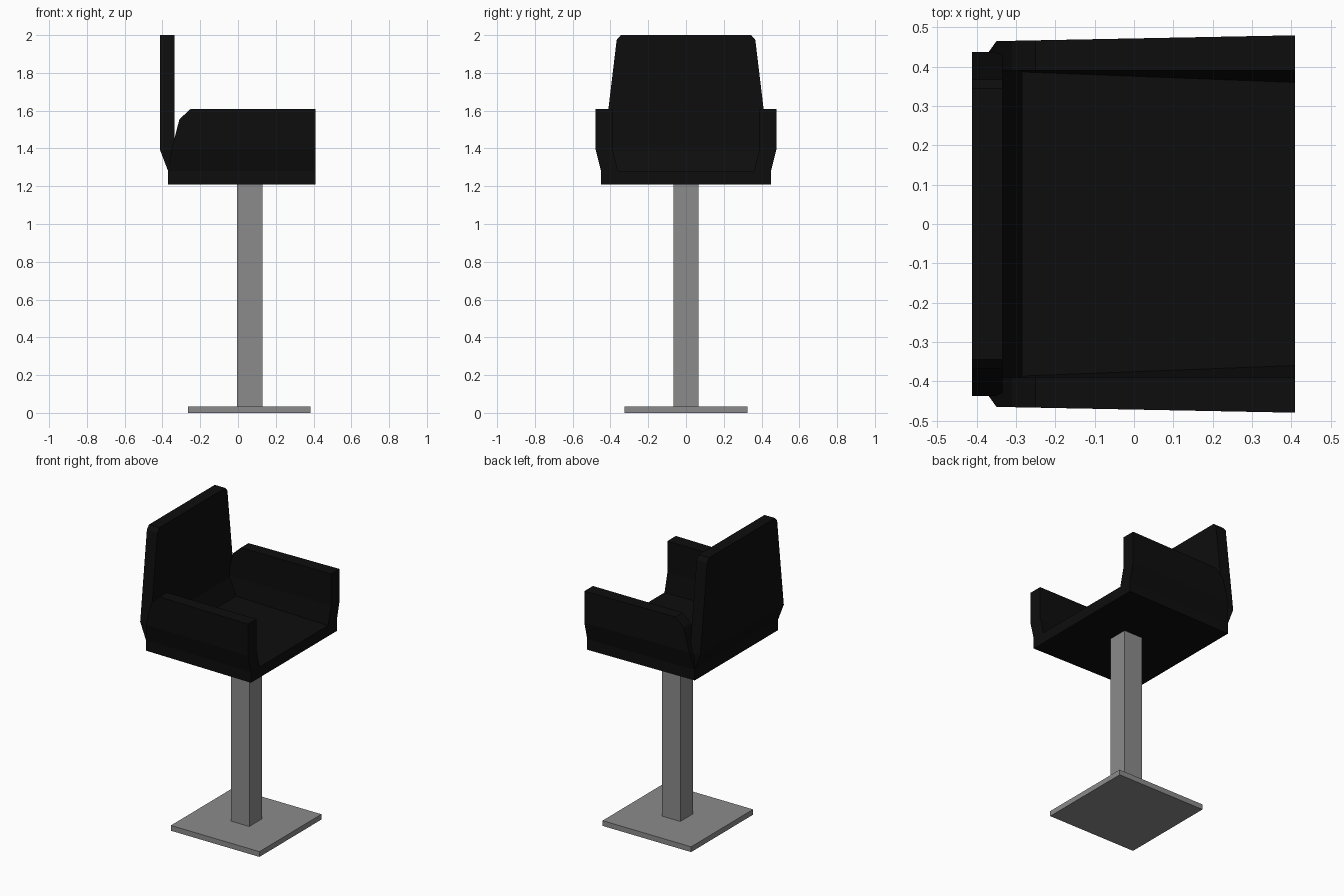
import bpy, bmesh

if "Cube" in bpy.data.objects:
    bpy.data.objects.remove(bpy.data.objects["Cube"])


def material(name, rgb):
    m = bpy.data.materials.new(name)
    m.diffuse_color = (*rgb, 1)
    m.use_nodes = True
    m.node_tree.nodes["Principled BSDF"].inputs["Base Color"].default_value = m.diffuse_color
    return m


black = material("black upholstery", (0.004, 0.004, 0.004))
grey = material("grey metal", (0.26, 0.26, 0.26))


def loft(name, layers, mat, mirror=False):
    """Stack of four-cornered layers: (z, [(x, y) * 4])."""
    bm = bmesh.new()
    rings = [[bm.verts.new((x, y, z)) for x, y in pts] for z, pts in layers]
    bm.faces.new(rings[0])
    bm.faces.new(rings[-1])
    for a, b in zip(rings, rings[1:]):
        for i in range(4):
            j = (i + 1) % 4
            bm.faces.new((a[i], a[j], b[j], b[i]))
    bmesh.ops.recalc_face_normals(bm, faces=bm.faces)
    me = bpy.data.meshes.new(name)
    bm.to_mesh(me)
    bm.free()
    me.materials.append(mat)
    ob = bpy.data.objects.new(name, me)
    bpy.context.collection.objects.link(ob)
    if mirror:
        mod = ob.modifiers.new("mirror", 'MIRROR')
        mod.use_axis = (False, True, False)
        mod.use_mirror_merge = False
    return ob


def quad(x0, x1, y0, y1=None):
    """Symmetric layer, half width y0 at the rear and y1 at the front."""
    y1 = y0 if y1 is None else y1
    return [(x0, -y0), (x1, -y1), (x1, y1), (x0, y0)]


# Floor plate and column
loft("floor_plate", [(z, quad(-0.265, 0.385, 0.325)) for z in (0, 0.035)], grey)
loft("column", [(z, quad(-0.005, 0.13, 0.067)) for z in (0.035, 1.21)], grey)

# Seat slab
loft("seat", [(z, quad(-0.37, 0.41, 0.437, 0.45)) for z in (1.21, 1.28)], black)

# Backrest: kicks out above the seat, then tapers upward
loft("backrest", [
    (1.28, quad(-0.37, -0.285, 0.437, 0.40)),
    (1.39, quad(-0.412, -0.335, 0.437)),
    (1.975, quad(-0.412, -0.335, 0.367)),
    (2.0, quad(-0.412, -0.335, 0.345)),
], black)

# Armrests: rear x, inner front y, outer rear y, outer front y by height
arm = [
    (1.28, -0.37, 0.36, 0.437, 0.45),
    (1.40, -0.35, 0.39, 0.465, 0.48),
    (1.555, -0.31, 0.39, 0.466, 0.48),
    (1.61, -0.25, 0.39, 0.467, 0.48),
]
loft("armrest", [(z, [(xb, 0.39), (0.41, yi), (0.41, of), (xb, ob)])
                 for z, xb, yi, ob, of in arm], black, mirror=True)
